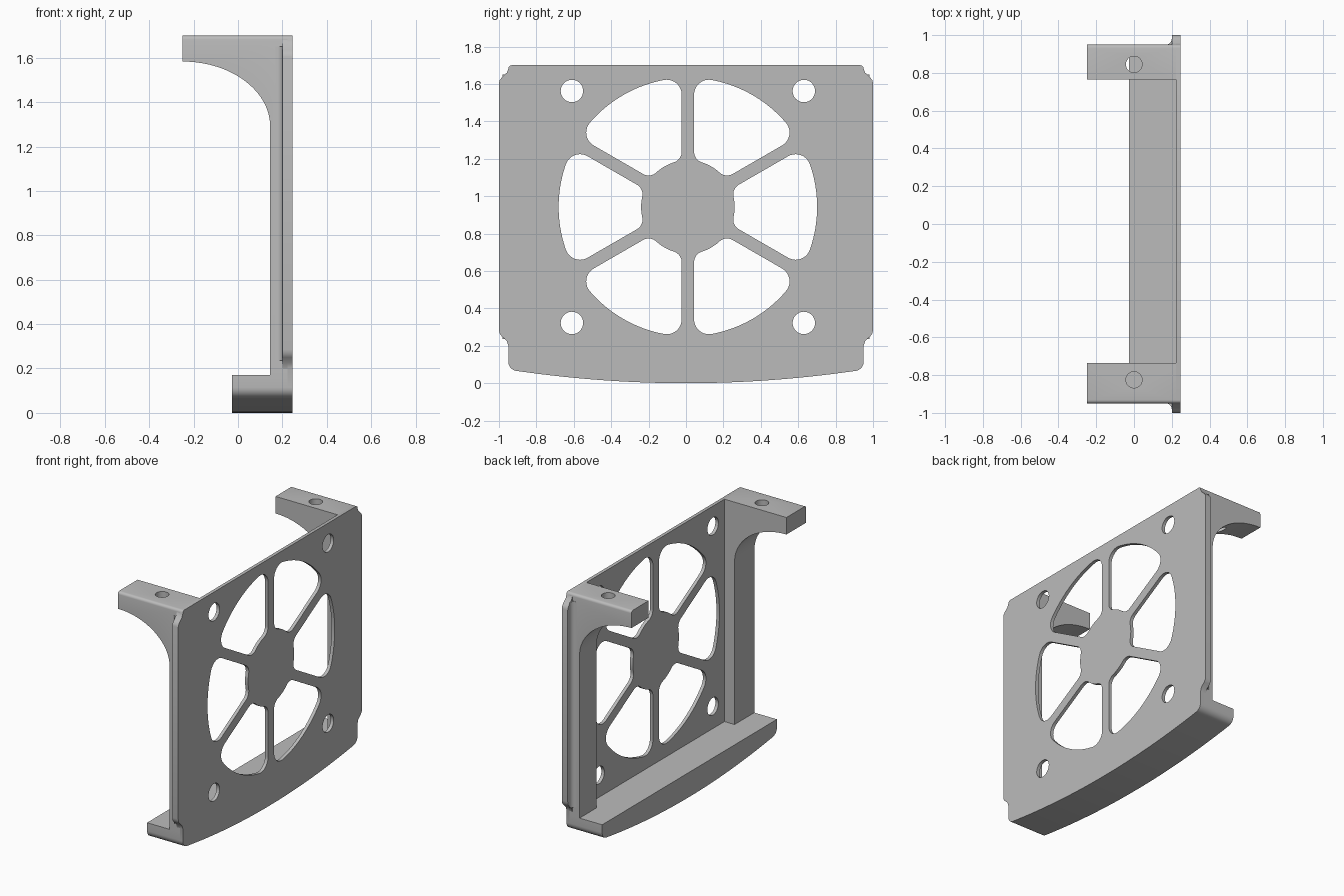
import bpy, bmesh
from math import sin, cos, asin, pi, radians
from mathutils import Matrix, Vector

cube = bpy.data.objects.get("Cube")
if cube:
    bpy.data.objects.remove(cube, do_unlink=True)

grey = bpy.data.materials.new("plain grey")
grey.use_nodes = True
COLOUR = (0.5, 0.5, 0.5, 1)
grey.diffuse_color = COLOUR
grey.node_tree.nodes["Principled BSDF"].inputs["Base Color"].default_value = COLOUR

FACE, BACK = 0.245, 0.222      # outer and inner planes of the panel
EDGE = 0.95                    # half width without the side flanges
AXES = {"x": lambda a, b, t: (t, a, b), "y": lambda a, b, t: (a, t, b), "z": lambda a, b, t: (a, b, t)}


def finish(obj):
    obj.data.materials.clear()
    obj.data.materials.append(grey)
    bpy.ops.object.select_all(action="DESELECT")
    obj.select_set(True)
    bpy.context.view_layer.objects.active = obj
    bpy.ops.object.shade_smooth_by_angle(angle=radians(30))


def prism(name, points, axis, lo, hi, round_edge=None):
    """Extrude a flat profile along an axis; optionally round chosen edges."""
    bm = bmesh.new()
    base = bm.faces.new([bm.verts.new(AXES[axis](a, b, lo)) for a, b in points])
    out = bmesh.ops.extrude_face_region(bm, geom=[base], use_keep_orig=True)
    shift = Vector(AXES[axis](0, 0, hi - lo))
    bmesh.ops.translate(bm, vec=shift, verts=[v for v in out["geom"] if isinstance(v, bmesh.types.BMVert)])
    bmesh.ops.recalc_face_normals(bm, faces=bm.faces)
    if round_edge:
        edges = [e for e in bm.edges if all(round_edge(v.co) for v in e.verts)]
        bmesh.ops.bevel(bm, geom=edges, offset=0.018, segments=4, affect="EDGES", profile=0.5)
    mesh = bpy.data.meshes.new(name)
    bm.to_mesh(mesh)
    bm.free()
    obj = bpy.data.objects.new(name, mesh)
    bpy.context.collection.objects.link(obj)
    finish(obj)
    return obj


def arc(cx, cy, r, start, end, n=12, ry=None):
    steps = [start + (end - start) * i / n for i in range(n + 1)]
    return [(cx + r * cos(t), cy + (ry or r) * sin(t)) for t in steps]


def mirrored(half):
    return half + [(-a, b) for a, b in reversed(half)]


def fan_opening(turn):
    """One rounded opening between two spokes, turned about the fan centre."""
    hub, rim, spoke, small, large = 0.25, 0.691, 0.033, 0.06, 0.08
    a_in = pi / 6 - asin((spoke + small) / (hub + small))
    a_out = pi / 6 - asin((spoke + large) / (rim - large))
    side = 2 * pi / 3           # direction from a corner centre to its spoke
    ri, ro = hub + small, rim - large
    half = arc(0, 0, hub, 0, a_in, 6)
    half += arc(ri * cos(a_in), ri * sin(a_in), small, a_in + pi, side, 10)[1:]
    half += arc(ro * cos(a_out), ro * sin(a_out), large, side, a_out, 10)
    half += arc(0, 0, rim, a_out, 0, 10)[1:]
    loop = half + [(a, -b) for a, b in reversed(half[1:-1])]
    return [(0.01 + a * cos(turn) - b * sin(turn), 0.942 + a * sin(turn) + b * cos(turn)) for a, b in loop]


# Outlines in the panel plane
bottom = [(0.9 * i / 16, 0.08 * (0.9 * i / 16) ** 2) for i in range(1, 17)]
bottom += arc(0.9, 0.115, EDGE - 0.9, -pi / 2 + 0.2, 0, 6)
flange_side = [(EDGE, 0.2), (0.958, 0.225), (0.985, 0.25), (0.996, 0.265), (1, 0.285),
               (1, 1.605), (0.996, 1.62), (0.985, 1.635), (0.958, 1.66), (EDGE, 1.68)]
outline = mirrored(bottom + flange_side + arc(0.932, 1.682, 0.018, 0, pi / 2, 4)[1:])

# Front panel with fan openings and screw holes
loops = [outline] + [fan_opening(k * pi / 3) for k in range(6)]
loops += [arc(0.01 + sy * 0.62, 0.942 + sz * 0.62, 0.06, 0, 2 * pi * 31 / 32, 31)
          for sy in (-1, 1) for sz in (-1, 1)]
curve = bpy.data.curves.new("panel outline", "CURVE")
curve.dimensions, curve.fill_mode = "2D", "BOTH"
curve.extrude = (FACE - BACK) / 2
for loop in loops:
    spline = curve.splines.new("POLY")
    spline.points.add(len(loop) - 1)
    for p, (a, b) in zip(spline.points, loop):
        p.co = (a, b, 0, 1)
    spline.use_cyclic_u = True
panel = bpy.data.objects.new("fan_panel", curve)
bpy.context.collection.objects.link(panel)
bpy.context.view_layer.objects.active = panel
panel.select_set(True)
bpy.ops.object.convert(target="MESH")
panel = bpy.context.view_layer.objects.active
panel.data.transform(Matrix(((0, 0, 1, (FACE + BACK) / 2), (1, 0, 0, 0), (0, 1, 0, 0), (0, 0, 0, 1))))
bm = bmesh.new()
bm.from_mesh(panel.data)
bmesh.ops.remove_doubles(bm, verts=bm.verts, dist=0.0005)
bmesh.ops.recalc_face_normals(bm, faces=bm.faces)
bm.to_mesh(panel.data)
bm.free()
finish(panel)

# Bottom shelf with a bowed underside
prism("bottom_shelf", mirrored(bottom + [(EDGE, 0.17)]), "x", -0.027, BACK)

# Columns with cantilevered top arms, side flanges and their fillets
bracket = [(BACK, 0.17), (0.145, 0.17)]
bracket += arc(-0.25, 1.29, 0.395, 0, pi / 2, 20, ry=0.293) + [(-0.25, 1.7), (BACK, 1.7)]
for side, sign, inner, hole_y, hole_floor in (("back", 1, 0.765, 0.845, 1.3), ("front", -1, -0.735, -0.825, 1.6)):
    outer = sign * EDGE
    arm = prism(side + "_bracket", bracket, "y", min(inner, outer), max(inner, outer),
                lambda co: abs(co.y - outer) < 0.001 and co.z > 1.699)
    cutter = prism("hole_cutter", arc(0, hole_y, 0.043, 0, 2 * pi * 31 / 32, 31), "z", hole_floor, 1.8)
    cutter.hide_render = True
    cut = arm.modifiers.new("screw hole", "BOOLEAN")
    cut.operation, cut.solver, cut.object = "DIFFERENCE", "EXACT", cutter
    bpy.context.view_layer.objects.active = arm
    bpy.ops.object.modifier_apply(modifier=cut.name)
    bpy.data.objects.remove(cutter, do_unlink=True)
    finish(arm)

    prism(side + "_flange", [(sign * a, b) for a, b in flange_side], "x", 0.2, BACK)
    cove = [(0.2, EDGE)] + arc(0.17, 0.98, 0.03, -pi / 2, 0, 6)
    prism(side + "_flange_fillet", [(a, sign * b) for a, b in cove], "z", 0.235, 1.65)
